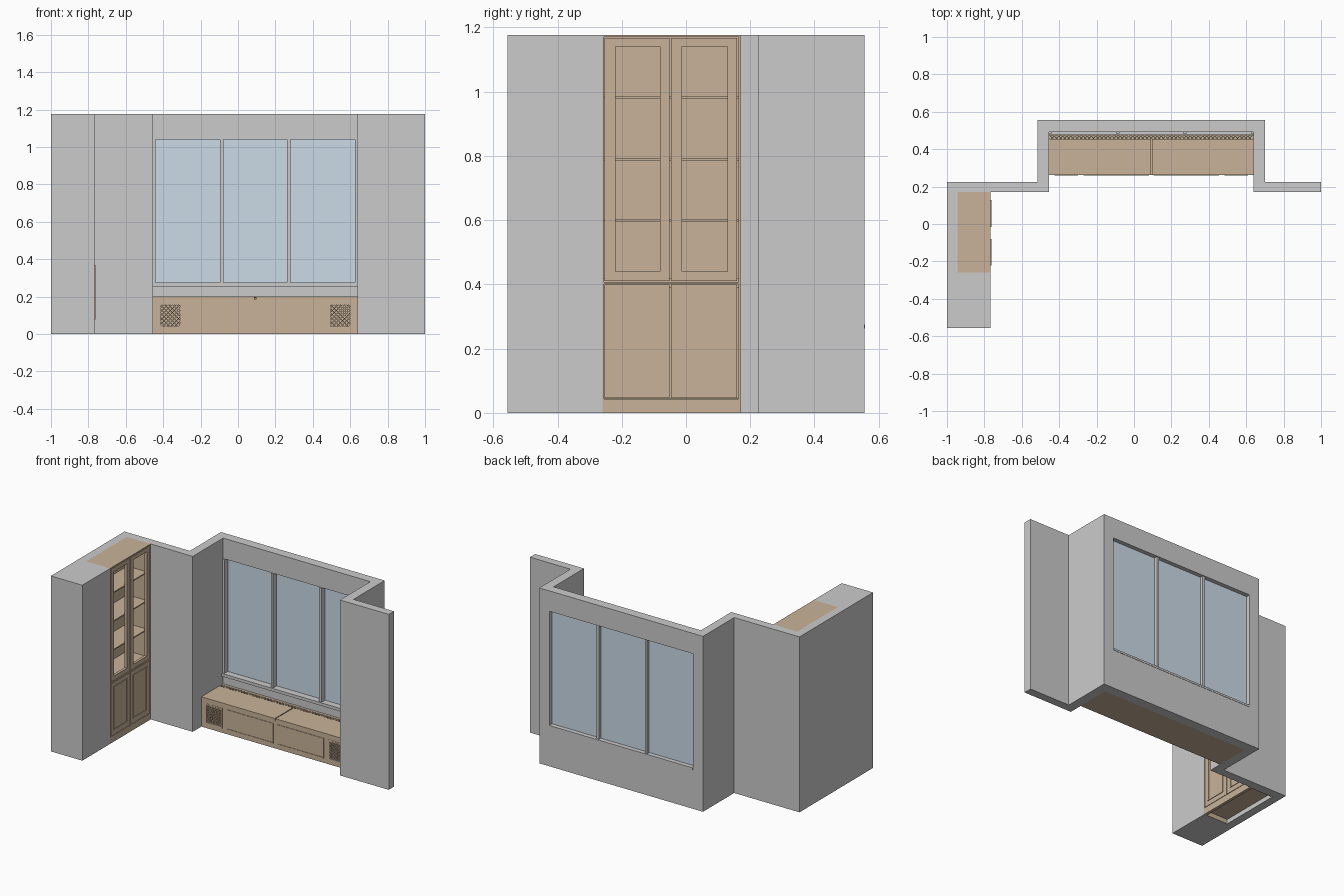
import bpy, bmesh, math
from mathutils import Matrix, Vector

if "Cube" in bpy.data.objects:
    bpy.data.objects.remove(bpy.data.objects["Cube"])


def material(name, col):
    m = bpy.data.materials.new(name)
    m.diffuse_color = (*col, 1)
    m.use_nodes = True
    m.node_tree.nodes["Principled BSDF"].inputs["Base Color"].default_value = m.diffuse_color
    return m


WOOD = material("wood", (0.58, 0.45, 0.32))
GLASS = material("pane_blue", (0.6, 0.71, 0.8))


def finish(name, bm, mat=None):
    bmesh.ops.recalc_face_normals(bm, faces=bm.faces)
    me = bpy.data.meshes.new(name)
    bm.to_mesh(me)
    bm.free()
    ob = bpy.data.objects.new(name, me)
    bpy.context.collection.objects.link(ob)
    if mat:
        me.materials.append(mat)
    return ob


def add_box(bm, x, y, z):
    c = Vector([(a + b) / 2 for a, b in (x, y, z)])
    s = [b - a for a, b in (x, y, z)]
    bmesh.ops.create_cube(bm, size=1, matrix=Matrix.Translation(c) @ Matrix.Diagonal((*s, 1)))


def boxes(name, items, mat=None):
    bm = bmesh.new()
    for b in items:
        add_box(bm, *b)
    return finish(name, bm, mat)


def frame(u, v, w):
    """Four (u, v) rectangles forming a border of width w inside u x v."""
    (a, b), (c, d) = u, v
    return [((a, a + w), (c, d)), ((b - w, b), (c, d)),
            ((a + w, b - w), (c, c + w)), ((a + w, b - w), (d - w, d))]


def lattice(name, u, v, pitch, width, depth, place):
    """Diagonal bars filling a rectangle; place maps local XY to the world."""
    W, H = u[1] - u[0], v[1] - v[0]
    bm = bmesh.new()
    for mirror in (False, True):
        for k in range(math.ceil(-H / pitch), math.ceil(W / pitch)):
            c = (k + 0.5) * pitch
            p, q = max(0, c), min(W, H + c)
            if q - p < 0.002:
                continue
            m, n, ang = (p + q) / 2, (p + q) / 2 - c, math.pi / 4
            if mirror:
                m, ang = W - m, -ang
            mat = (place @ Matrix.Translation((u[0] + m, v[0] + n, 0))
                   @ Matrix.Rotation(ang, 4, 'Z')
                   @ Matrix.Diagonal(((q - p) * math.sqrt(2), width, depth, 1)))
            bmesh.ops.create_cube(bm, size=1, matrix=mat)
    return finish(name, bm, WOOD)


# Walls: extruded plan with a window opening
TOP = 1.177
plan = [(-1, -.555), (-.767, -.555), (-.767, -.26), (-.945, -.26), (-.945, .17),
        (-.455, .17), (-.455, .492), (.638, .492), (.638, .17), (1, .17), (1, .225),
        (.70, .225), (.70, .555), (-.515, .555), (-.515, .225), (-1, .225)]
bm = bmesh.new()
f = bm.faces.new([bm.verts.new((x, y, 0)) for x, y in plan])
ext = bmesh.ops.extrude_face_region(bm, geom=[f])
bmesh.ops.translate(bm, vec=(0, 0, TOP),
                    verts=[e for e in ext["geom"] if isinstance(e, bmesh.types.BMVert)])
walls = finish("walls", bm)
cutter = boxes("window_cutter", [((-.44, .625), (.4, .7), (.262, 1.04))])
cutter.hide_render = True
mod = walls.modifiers.new("opening", 'BOOLEAN')
mod.operation, mod.solver, mod.object = 'DIFFERENCE', 'EXACT', cutter
bpy.context.view_layer.objects.active = walls
bpy.ops.object.modifier_apply(modifier="opening")
bpy.data.objects.remove(cutter)

# Window: sill, mullions, side trims, glass
boxes("window_sill", [((-.455, .638), (.477, .492), (.255, .275)),
                      ((-.44, .625), (.492, .557), (.262, .275))])
boxes("window_mullions", [((x - .009, x + .009), (.485, .548), (.275, 1.04)) for x in (-.087, .272)])
boxes("window_side_trim", [(x, (.485, .492), (.275, 1.04)) for x in ((-.455, -.44), (.625, .638))])
boxes("window_glass", [(x, (.522, .527), (.275, 1.04))
                       for x in ((-.44, -.096), (-.078, .263), (.281, .625))], GLASS)

# Bench: body, front boards around the vents, lids and rear vent slot
X0, X1, MID = -.455, .638, .0925
VZ = (.03, .165)
vents = [(-.425, -.30), (.485, .61)]
fy = (.262, .277)
boxes("bench_body", [((X0, X1), (.277, .492), (0, .185))], WOOD)
boxes("bench_front", [((X0, X1), fy, (0, VZ[0])), ((X0, X1), fy, (VZ[1], .185)),
                      ((X0, vents[0][0]), fy, VZ), ((vents[0][1], vents[1][0]), fy, VZ),
                      ((vents[1][1], X1), fy, VZ)], WOOD)
boxes("bench_lids", [((X0, MID - .003), (.262, .452), (.185, .2)),
                     ((MID + .003, X1), (.262, .452), (.185, .2)),
                     ((X0, X1), (.474, .492), (.185, .2))], WOOD)
boxes("bench_panel_moulding", [(x, (.259, .262), z) for u in ((-.27, .08), (.105, .455))
                               for x, z in frame(u, VZ, .006)], WOOD)
boxes("bench_vent_frames", [(x, (.2605, .277), z) for u in vents for x, z in frame(u, VZ, .010)], WOOD)
upright = Matrix.Translation((0, .267, 0)) @ Matrix.Rotation(math.pi / 2, 4, 'X')
for i, (a, b) in enumerate(vents):
    lattice(f"bench_vent_lattice_{i}", (a + .009, b - .009), (VZ[0] + .009, VZ[1] - .009),
            .022, .005, .006, upright)
lattice("bench_rear_lattice", (X0, X1), (.452, .474), .022, .004, .006,
        Matrix.Translation((0, 0, .196)))

# Cabinet carcass: back, sides, top, middle rail, floor and plinth
Y0, Y1, FX = -.26, .17, -.767
boxes("cabinet_carcass", [
    ((-.945, -.935), (Y0, Y1), (.03, TOP)),
    ((-.935, FX), (Y0, Y0 + .004), (0, TOP)), ((-.935, FX), (Y1 - .007, Y1), (0, TOP)),
    ((-.935, FX), (Y0 + .004, Y1 - .007), (TOP - .007, TOP)),
    ((-.935, -.786), (Y0 + .004, Y1 - .007), (.390, .418)),
    ((-.786, FX), (Y0 + .004, Y1 - .007), (.402, .407)),
    ((-.935, -.786), (Y0 + .004, Y1 - .007), (.03, .045)),
    ((-.786, FX), (Y0 + .004, Y1 - .007), (0, .044))], WOOD)
boxes("cabinet_shelves", [((-.935, -.79), (Y0 + .004, Y1 - .007), (z - .004, z + .004))
                          for z in (.598, .79, .982)], WOOD)

# Cabinet doors: open framed uppers, panelled lowers with moulding
for side, (a, b) in (("left", (-.253, -.051)), ("right", (-.046, .159))):
    oy, oz = (a + .033, b - .030), (.44, 1.14)
    boxes(f"upper_door_{side}", [
        ((-.784, FX), (a, oy[0]), (.411, 1.167)), ((-.784, FX), (oy[1], b), (.411, 1.167)),
        ((-.784, FX), oy, (.411, oz[0])), ((-.784, FX), oy, (oz[1], 1.167))], WOOD)
    boxes(f"lower_door_{side}", [((-.784, FX), (a, b), (.047, .399))], WOOD)
    boxes(f"lower_door_moulding_{side}", [((FX, FX + .004), y, z)
                                          for y, z in frame((a + .03, b - .03), (.078, .37), .007)], WOOD)
